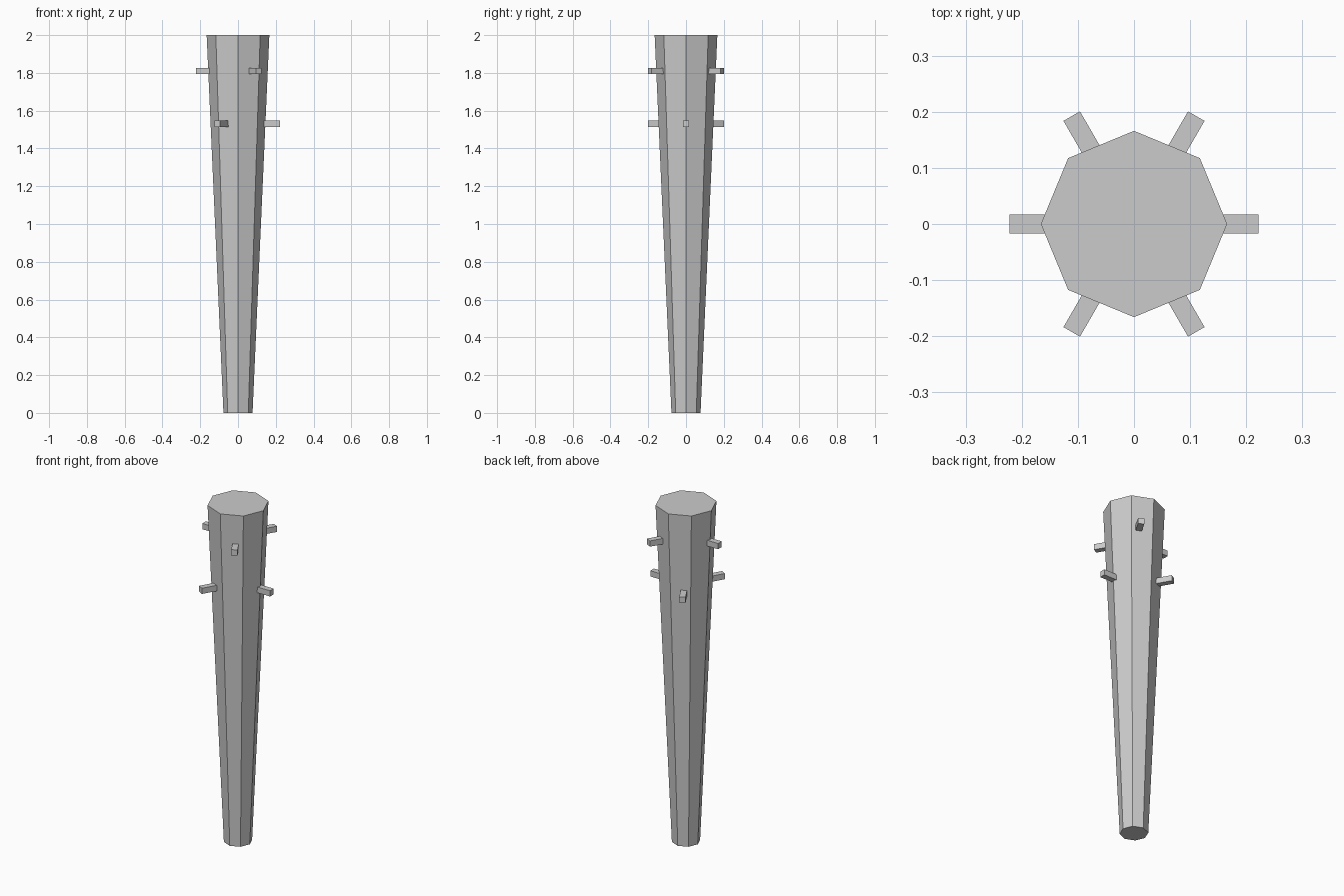
import bpy
from math import radians, cos, sin

if "Cube" in bpy.data.objects:
    bpy.data.objects.remove(bpy.data.objects["Cube"])

# Tapered eight-sided club body, corners on the x and y axes
bpy.ops.mesh.primitive_cone_add(vertices=8, radius1=0.077, radius2=0.166,
                                depth=2.0, location=(0, 0, 1.0))
bpy.context.object.name = "club_body"

PEG_WIDTH = 0.034
PEG_INNER, PEG_OUTER = 0.11, 0.222


def peg(name, angle, z):
    """Square peg pointing outwards from the body."""
    a = radians(angle)
    mid = (PEG_INNER + PEG_OUTER) / 2
    bpy.ops.mesh.primitive_cube_add(size=1, location=(mid * cos(a), mid * sin(a), z),
                                    rotation=(0, 0, a))
    obj = bpy.context.object
    obj.name = name
    obj.scale = (PEG_OUTER - PEG_INNER, PEG_WIDTH, PEG_WIDTH)


# Two staggered rings of three pegs
for ring, z, start in (("lower", 1.53, 0), ("upper", 1.81, 60)):
    for i in range(3):
        peg(f"{ring}_peg_{i + 1}", start + 120 * i, z)
